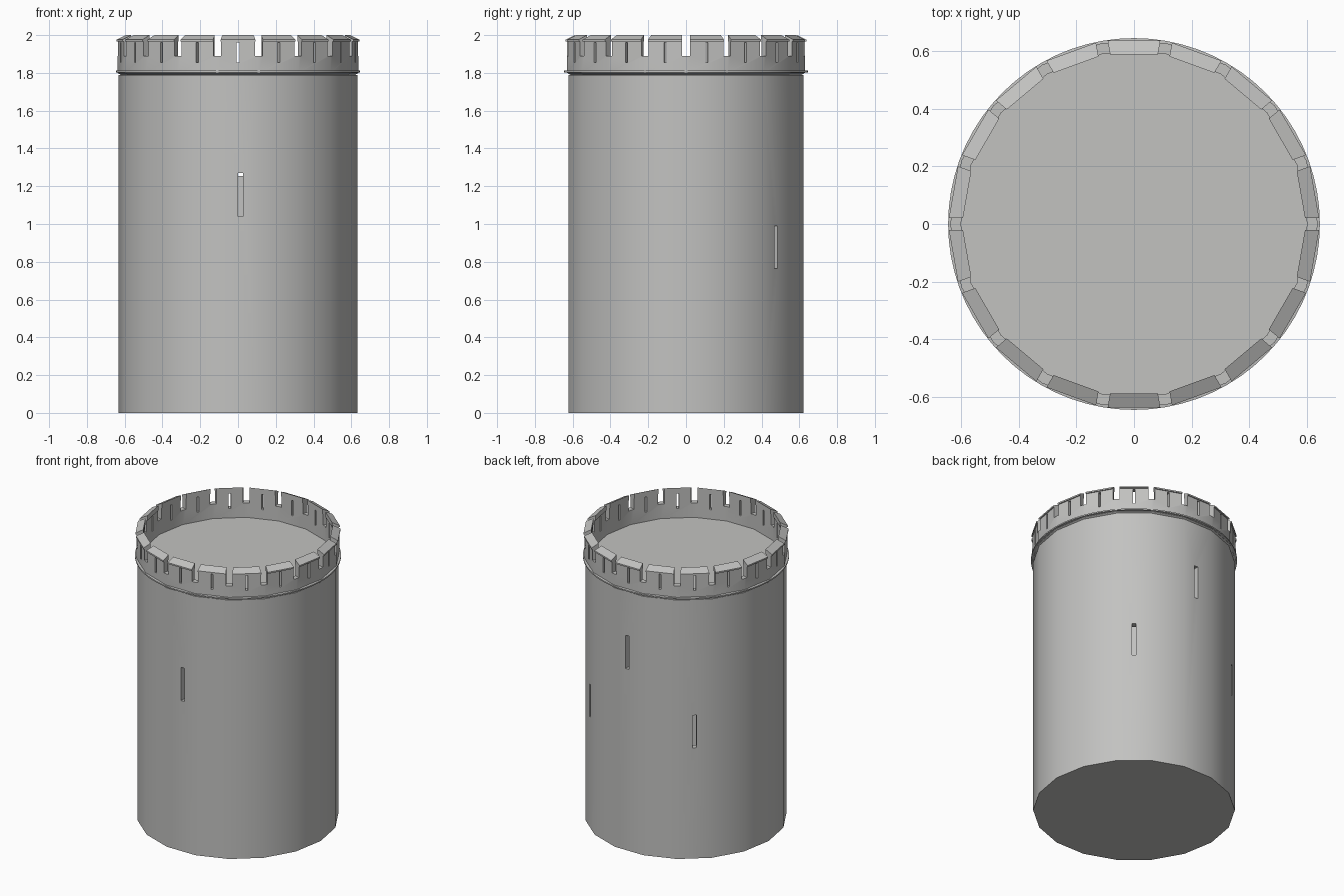
import bpy, bmesh, math
from mathutils import Matrix

if "Cube" in bpy.data.objects:
    bpy.data.objects.remove(bpy.data.objects["Cube"])

SIDES = 18
STEP = 360 / SIDES

stone = bpy.data.materials.new("grey_stone")
stone.use_nodes = True
COLOUR = (0.54, 0.54, 0.53, 1)
stone.diffuse_color = COLOUR
stone.node_tree.nodes["Principled BSDF"].inputs["Base Color"].default_value = COLOUR


def finish(bm, name):
    bmesh.ops.recalc_face_normals(bm, faces=bm.faces)
    mesh = bpy.data.meshes.new(name)
    bm.to_mesh(mesh)
    bm.free()
    mesh.materials.append(stone)
    obj = bpy.data.objects.new(name, mesh)
    bpy.context.collection.objects.link(obj)
    return obj


def prism(name, radius, z0, z1):
    """Upright solid with a corner on the x axis."""
    bm = bmesh.new()
    ring = [bm.verts.new((radius * math.cos(math.radians(i * STEP)),
                          radius * math.sin(math.radians(i * STEP)), z0))
            for i in range(SIDES)]
    base = bm.faces.new(ring)
    top = bmesh.ops.extrude_face_region(bm, geom=[base])["geom"]
    bmesh.ops.translate(bm, vec=(0, 0, z1 - z0),
                        verts=[v for v in top if isinstance(v, bmesh.types.BMVert)])
    return finish(bm, name)


def ring_lathe(name, profile, sides):
    """Closed (radius, z) outline turned round the z axis."""
    bm = bmesh.new()
    loops = []
    for i in range(sides):
        a = math.tau * i / sides
        loops.append([bm.verts.new((r * math.cos(a), r * math.sin(a), z)) for r, z in profile])
    n = len(profile)
    for i in range(sides):
        p, q = loops[i], loops[(i + 1) % sides]
        for j in range(n):
            k = (j + 1) % n
            bm.faces.new((p[j], q[j], q[k], p[k]))
    return finish(bm, name)


def radial_boxes(name, boxes):
    """Boxes through the wall: (angle, sideways offset, width, z0, z1)."""
    bm = bmesh.new()
    for angle, offset, width, z0, z1 in boxes:
        m = (Matrix.Rotation(math.radians(angle), 4, "Z")
             @ Matrix.Translation((0.6, offset, (z0 + z1) / 2))
             @ Matrix.Diagonal((0.2, width, z1 - z0, 1)))
        bmesh.ops.create_cube(bm, size=1, matrix=m)
    return finish(bm, name)


def activate(obj):
    bpy.ops.object.select_all(action="DESELECT")
    obj.select_set(True)
    bpy.context.view_layer.objects.active = obj


def cut(obj, cutter):
    cutter.hide_render = True
    mod = obj.modifiers.new("cut", "BOOLEAN")
    mod.operation = "DIFFERENCE"
    mod.solver = "EXACT"
    mod.object = cutter
    activate(obj)
    bpy.ops.object.modifier_apply(modifier=mod.name)
    bpy.data.objects.remove(cutter)


# Hollow tower body, its top is the roof deck
body = prism("tower_body", 0.632, 0, 1.79)
cut(body, prism("body_hollow", 0.59, 0.05, 1.72))

# Arrow slits in the body
cut(body, radial_boxes("arrow_slits", [
    (-90, 0.013, 0.026, 1.04, 1.27),
    (90, -0.013, 0.026, 1.255, 1.485),
    (50, 0, 0.026, 0.765, 0.99),
    (130, 0, 0.026, 0.765, 0.99)]))

# Parapet wall with sloping coping
parapet = ring_lathe("parapet", [
    (0.602, 1.78), (0.639, 1.8), (0.639, 1.966), (0.647, 1.966),
    (0.647, 1.976), (0.598, 2.0), (0.598, 1.966), (0.602, 1.966)], SIDES)

# Crenel gaps at the corners, narrow slits through each merlon
cut(parapet, radial_boxes("crenels", [
    (i * STEP, 0, 0.041, 1.89, 2.1) for i in range(SIDES)]))
cut(parapet, radial_boxes("merlon_slits", [
    ((i + 0.5) * STEP, 0, 0.014, 1.855, 1.96) for i in range(SIDES)]))

# Round string course under the parapet
band = ring_lathe("string_course", [
    (0.61, 1.8), (0.646, 1.803), (0.646, 1.812), (0.61, 1.816)], 72)

for obj in (body, parapet, band):
    activate(obj)
    bpy.ops.object.shade_smooth_by_angle(angle=math.radians(25))
